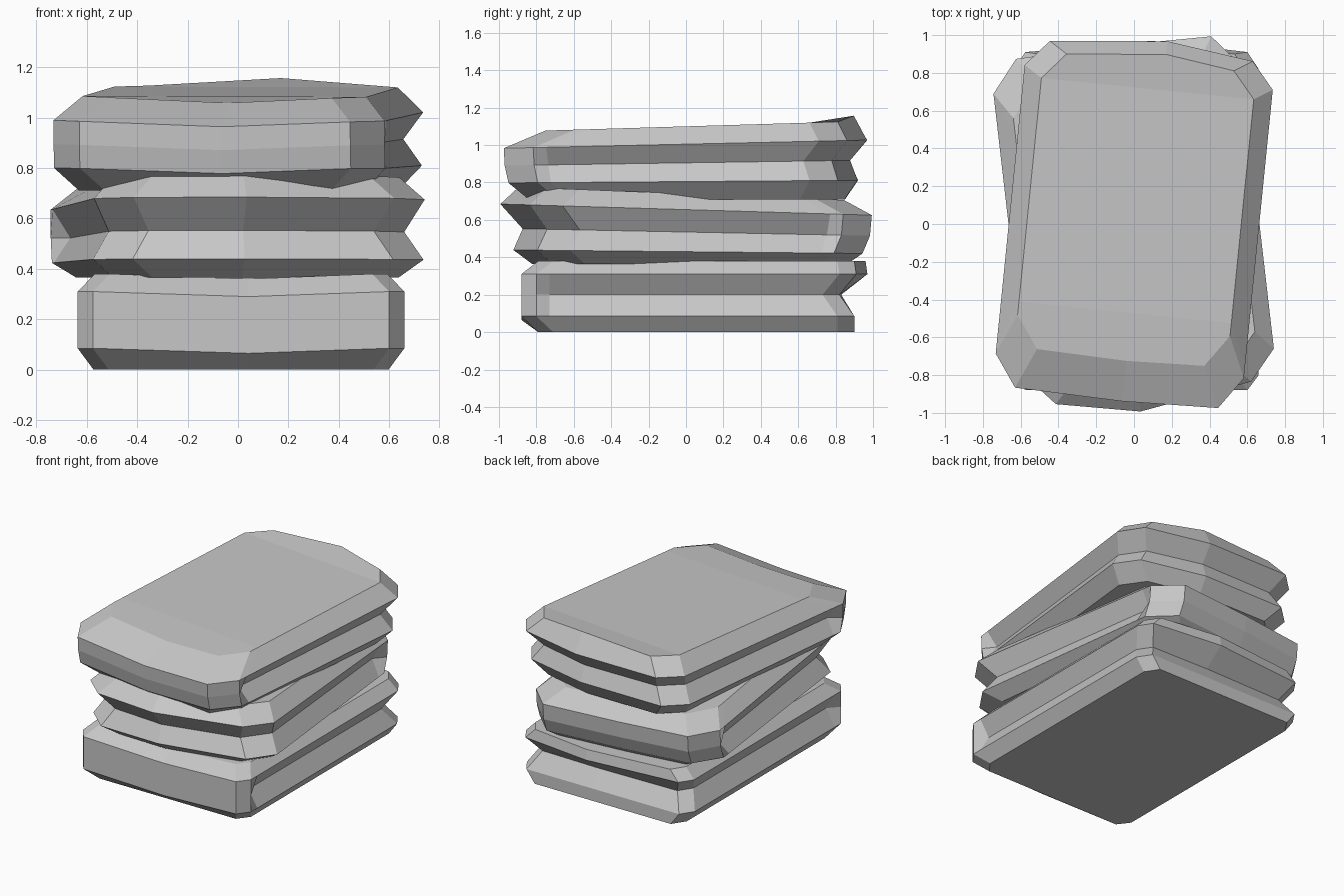
import bpy
import bmesh
import math
from mathutils import Matrix, Vector

default = bpy.data.objects.get("Cube")
if default:
    bpy.data.objects.remove(default, do_unlink=True)

GREY = (0.57, 0.57, 0.57, 1.0)
cloth = bpy.data.materials.new("plain_grey")
cloth.use_nodes = True
cloth.diffuse_color = GREY
cloth.node_tree.nodes["Principled BSDF"].inputs["Base Color"].default_value = GREY


def outline(level, full_width, chamfer, fold_bulge, dip, lift):
    """One level of a folded bundle: rounded fold at -y, open edge at +y."""
    z, width, fold, edge, edge_bulge = level
    cx, cy_fold, cy_edge = chamfer
    left = [
        (-width, edge - cy_edge, z),
        (-width, fold + cy_fold + 0.07, z),
        (-full_width, fold + cy_fold, z),
        (-full_width + cx, fold, z),
    ]
    right = [(-x, y, z) for x, y, z in reversed(left)]
    return (left + [(0.03, fold - fold_bulge, z - dip)] + right
            + [(width - cx, edge, z), (0.08, edge + edge_bulge, z + lift),
               (-width + cx, edge, z)])


def folded_bundle(name, levels, x, turn, tilt, chamfer, fold_bulge, dip, lift):
    bm = bmesh.new()
    spin = Matrix.Rotation(turn, 3, "Z")
    rings = []
    outer = max(level[1] for level in levels)
    last = len(levels) - 1
    for i, level in enumerate(levels):
        ring = []
        points = outline(level, level[1] if i in (0, last) else outer, chamfer,
                         fold_bulge, dip if i else 0, lift if i == last else 0)
        for p in points:
            v = spin @ Vector(p)
            # the bundle leans more towards its top
            ring.append(bm.verts.new((v.x + x, v.y, v.z + tilt * v.y * i / last)))
        rings.append(ring)

    # walls between levels
    count = len(rings[0])
    for low, high in zip(rings, rings[1:]):
        for i in range(count):
            j = (i + 1) % count
            bm.faces.new((low[i], low[j], high[j], high[i]))

    # top and bottom, each split into fold strip, middle and edge strip
    for ring in (rings[0], rings[-1]):
        bm.faces.new(ring[1:8])
        bm.faces.new((ring[0], ring[1], ring[7], ring[8]))
        bm.faces.new([ring[0]] + ring[8:])

    bmesh.ops.recalc_face_normals(bm, faces=bm.faces)
    mesh = bpy.data.meshes.new(name)
    bm.to_mesh(mesh)
    bm.free()
    mesh.materials.append(cloth)
    obj = bpy.data.objects.new(name, mesh)
    bpy.context.collection.objects.link(obj)


# levels: height, half width, fold position, open edge position, open edge bulge
folded_bundle("bottom_bundle", [
    (0.00, 0.585, -0.79, 0.90, 0.0),
    (0.085, 0.648, -0.88, 0.90, 0.0),
    (0.20, 0.580, -0.88, 0.82, 0.01),
    (0.31, 0.648, -0.88, 0.91, 0.06),
    (0.38, 0.580, -0.79, 0.90, 0.06),
], 0.012, 0, 0, (0.06, 0.08, 0.09), 0.0, 0.02, 0.0)

folded_bundle("middle_bundle", [
    (0.365, 0.57, -0.82, 0.77, 0.05),
    (0.43, 0.66, -0.89, 0.86, 0.06),
    (0.535, 0.59, -0.93, 0.80, 0.07),
    (0.655, 0.66, -0.94, 0.90, 0.09),
    (0.74, 0.57, -0.80, 0.80, 0.07),
], 0, math.pi + 0.115, -0.04, (0.14, 0.17, 0.16), 0.01, 0.0, 0.02)

folded_bundle("top_bundle", [
    (0.71, 0.57, -0.80, 0.81, 0.05),
    (0.805, 0.66, -0.90, 0.87, 0.06),
    (0.905, 0.59, -0.92, 0.83, 0.06),
    (1.005, 0.66, -0.925, 0.92, 0.06),
    (1.10, 0.565, -0.71, 0.86, 0.05),
], 0, -0.1, 0.03, (0.12, 0.17, 0.14), 0.015, 0.02, 0.03)
